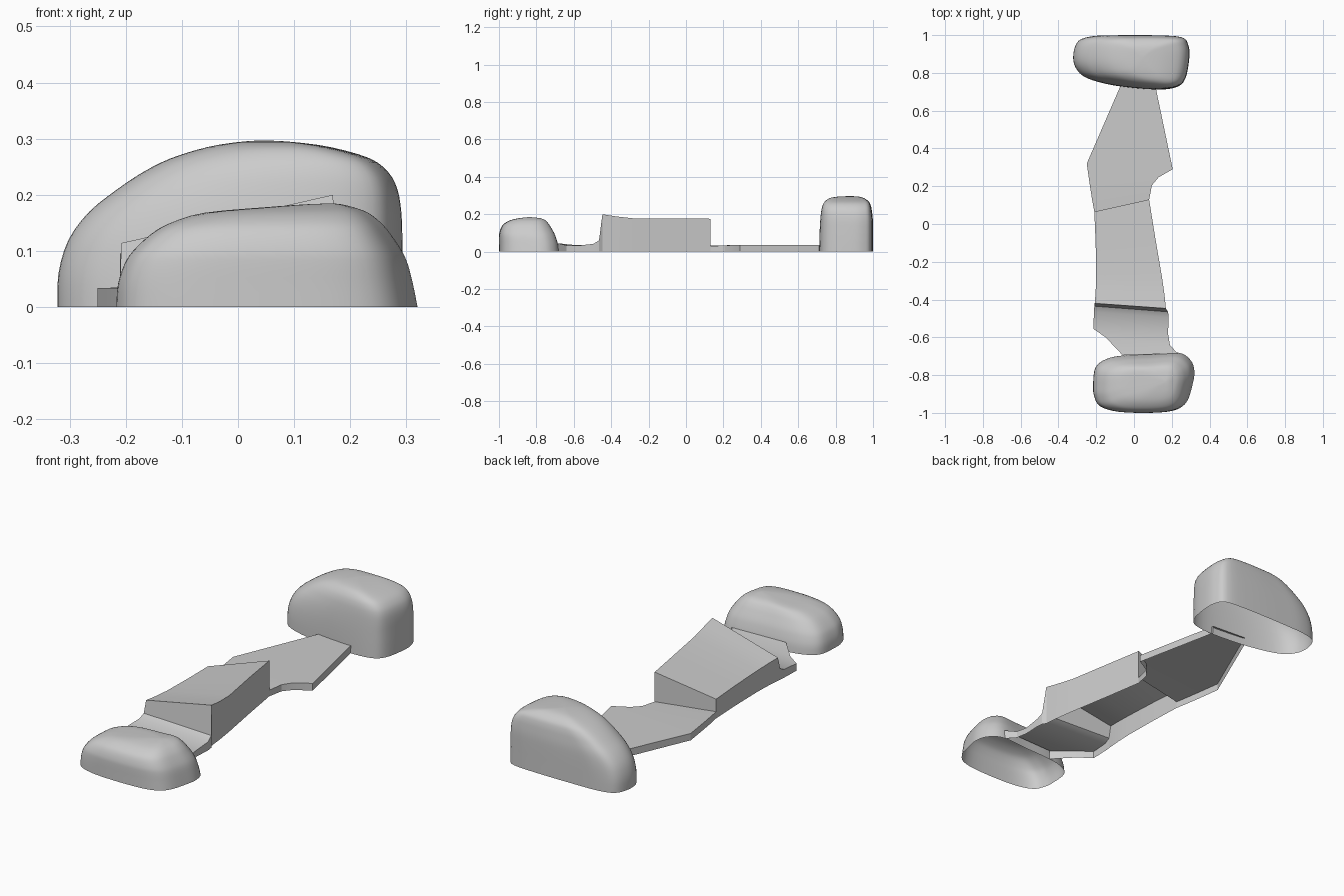
import bpy, bmesh, math

if "Cube" in bpy.data.objects:
    bpy.data.objects.remove(bpy.data.objects["Cube"])

grey = bpy.data.materials.new("plain_grey")
grey.diffuse_color = (0.6, 0.6, 0.6, 1)
grey.use_nodes = True
grey.node_tree.nodes["Principled BSDF"].inputs["Base Color"].default_value = grey.diffuse_color


def add_object(name, bm, angle):
    mesh = bpy.data.meshes.new(name)
    bm.to_mesh(mesh)
    bm.free()
    mesh.materials.append(grey)
    ob = bpy.data.objects.new(name, mesh)
    bpy.context.collection.objects.link(ob)
    bpy.ops.object.select_all(action='DESELECT')
    ob.select_set(True)
    bpy.context.view_layer.objects.active = ob
    bpy.ops.object.shade_smooth_by_angle(angle=math.radians(angle))
    return ob


def spline(pts, steps, closed):
    """Smooth curve through control points of any dimension."""
    n, out = len(pts), []
    get = (lambda i: pts[i % n]) if closed else (lambda i: pts[max(0, min(n - 1, i))])
    for i in range(n if closed else n - 1):
        a, b, c, d = (get(i + k) for k in (-1, 0, 1, 2))
        for s in range(steps):
            t = s / steps
            out.append([0.5 * (2 * q + (r - p) * t + (2 * p - 5 * q + 4 * r - w) * t * t
                               + (3 * q - p - 3 * r + w) * t ** 3)
                        for p, q, r, w in zip(a, b, c, d)])
    if not closed:
        out.append(list(pts[-1]))
    return out


def dome(name, footprint, levels):
    """Footprint fitted at each level into the box (z, left, right, front, back)."""
    fp = spline(footprint, 4, True)
    x0, x1 = min(p[0] for p in fp), max(p[0] for p in fp)
    y0, y1 = min(p[1] for p in fp), max(p[1] for p in fp)
    bm = bmesh.new()
    rings = []
    for z, l, r, f, b in spline(levels, 3, False):
        rings.append([bm.verts.new((l + (x - x0) / (x1 - x0) * (r - l),
                                    f + (y - y0) / (y1 - y0) * (b - f), z)) for x, y in fp])
    n = len(fp)
    for lo, hi in zip(rings, rings[1:]):
        for j in range(n):
            k = (j + 1) % n
            bm.faces.new((lo[j], lo[k], hi[k], hi[j]))
    bm.faces.new(rings[-1])
    return add_object(name, bm, 60)


def strip(name, stations):
    """Top surface through (left, right) points with side walls to the ground, open below."""
    bm = bmesh.new()
    rows = []
    for l, r in stations:
        rows.append([bm.verts.new(p) for p in (l, r, (l[0], l[1], 0), (r[0], r[1], 0))])
    for (l, r, lg, rg), (l2, r2, lg2, rg2) in zip(rows, rows[1:]):
        bm.faces.new((l, l2, r2, r))
        if (lg.co - lg2.co).length > 1e-4:
            bm.faces.new((l, lg, lg2, l2))
            bm.faces.new((r, r2, rg2, rg))
    bmesh.ops.remove_doubles(bm, verts=bm.verts, dist=1e-5)
    return add_object(name, bm, 25)


# Tall rounded mound at the back
dome("back_mound",
     [(-.322, .9), (-.31, .83), (-.25, .775), (-.1, .735), (.1, .715), (.22, .725), (.272, .77),
      (.294, .88), (.288, .95), (.25, .99), (.1, 1), (-.1, 1), (-.22, .995), (-.295, .97)],
     [(0, -.322, .294, .712, 1), (.06, -.32, .294, .713, 1), (.12, -.302, .293, .715, 1),
      (.17, -.265, .291, .718, .999), (.21, -.215, .284, .722, .995), (.24, -.17, .268, .728, .99),
      (.265, -.12, .235, .74, .98), (.285, -.055, .165, .765, .955), (.294, 0, .1, .81, .925),
      (.297, .04, .05, .87, .885)])

# Lower rounded mound at the front
dome("front_mound",
     [(-.217, -.85), (-.212, -.91), (-.18, -.965), (-.08, -.995), (.1, -1), (.22, -.985), (.28, -.94),
      (.31, -.85), (.32, -.78), (.3, -.72), (.235, -.68), (.09, -.688), (-.06, -.695),
      (-.15, -.715), (-.205, -.76)],
     [(0, -.217, .32, -1, -.68), (.04, -.214, .312, -1, -.685), (.075, -.203, .303, -1, -.695),
      (.1, -.187, .292, -.998, -.705), (.13, -.155, .272, -.988, -.722), (.15, -.12, .255, -.972, -.735),
      (.168, -.06, .232, -.94, -.752), (.178, .05, .205, -.9, -.775), (.183, .12, .185, -.86, -.81),
      (.1845, .16, .17, -.84, -.83)])

# Thin plate leading to the back mound
strip("back_plate", [
    ((-.07, .735, .037), (.115, .722, .037)), ((-.25, .32, .034), (.205, .29, .036)),
    ((-.233, .2, .034), (.13, .247, .035)), ((-.222, .13, .034), (.095, .205, .033)),
    ((-.21, .065, .033), (.08, .13, .03))])

# Raised tilted block in the middle, with its back and front step walls
strip("raised_block", [
    ((-.21, .065, .033), (.08, .13, .03)), ((-.21, .065, .095), (.08, .13, .176)),
    ((-.203, -.1, .1), (.112, -.07, .178)), ((-.2, -.27, .105), (.148, -.28, .178)),
    ((-.203, -.36, .11), (.161, -.37, .188)), ((-.208, -.42, .114), (.169, -.447, .2)),
    ((-.21, -.435, .055), (.18, -.465, .06))])

# Thin plate leading to the front mound
strip("front_plate", [
    ((-.21, -.435, .055), (.18, -.465, .06)), ((-.212, -.465, .04), (.184, -.495, .042)),
    ((-.215, -.555, .036), (.18, -.58, .032)), ((-.15, -.6, .036), (.19, -.64, .034)),
    ((-.06, -.695, .045), (.23, -.685, .045))])
